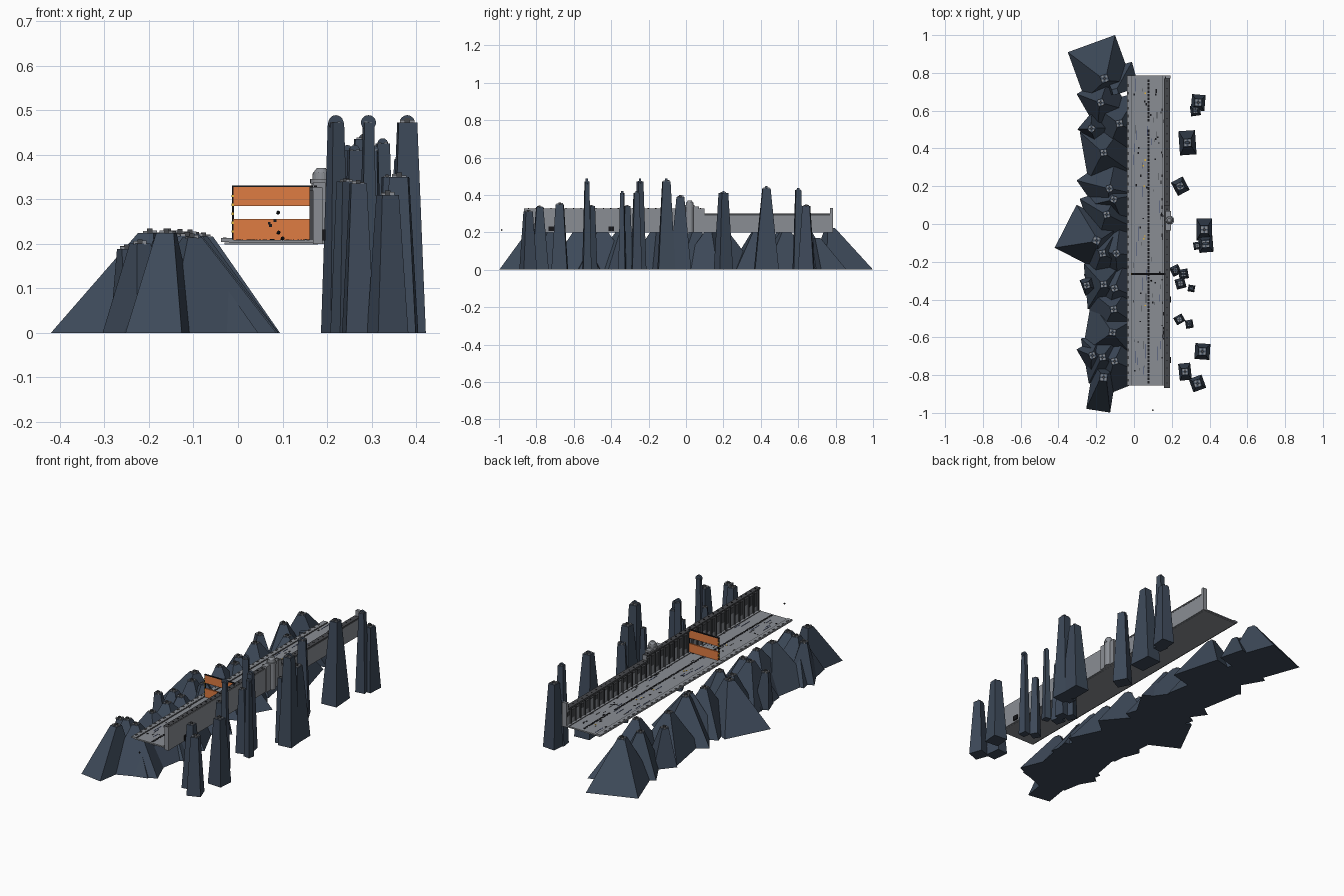
import bpy, bmesh, math, random
from mathutils import Vector, Matrix

random.seed(7)
if "Cube" in bpy.data.objects:
    bpy.data.objects.remove(bpy.data.objects["Cube"])


def material(name, r, g, b):
    m = bpy.data.materials.new(name)
    m.use_nodes = True
    m.diffuse_color = (r, g, b, 1)
    m.node_tree.nodes["Principled BSDF"].inputs["Base Color"].default_value = (r, g, b, 1)
    return m


ROCK = material("slate rock", .047, .067, .1)
GREY = material("concrete grey", .255, .27, .295)
DARK = material("dark grey", .06, .063, .07)
BLACK = material("black", .008, .008, .01)
ORANGE = material("barrier orange", .74, .2, .055)
NAVY = material("navy blue", .04, .06, .16)
YELLOW = material("yellow", .75, .45, .04)


def finish(bm, name, mat):
    bmesh.ops.recalc_face_normals(bm, faces=bm.faces)
    me = bpy.data.meshes.new(name)
    bm.to_mesh(me)
    bm.free()
    me.materials.append(mat)
    ob = bpy.data.objects.new(name, me)
    bpy.context.collection.objects.link(ob)


def add_box(bm, lo, hi):
    lo, hi = Vector(lo), Vector(hi)
    mat = Matrix.Translation((lo + hi) / 2) @ Matrix.Diagonal((*(hi - lo), 1))
    bmesh.ops.create_cube(bm, size=1, matrix=mat)


def boxes(name, mat, items):
    bm = bmesh.new()
    for lo, hi in items:
        add_box(bm, lo, hi)
    finish(bm, name, mat)


def add_spire(bm, base, half, turn, top, top_half):
    """Four-sided tapered spire from a turned base rectangle to a small flat top."""
    rings = []
    for c, (hx, hy) in ((Vector((*base, 0)), half), (Vector(top), (top_half, top_half))):
        rot = Matrix.Rotation(math.radians(turn), 3, 'Z')
        rings.append([bm.verts.new(c + rot @ Vector((sx * hx, sy * hy, 0)))
                      for sx, sy in ((-1, -1), (1, -1), (1, 1), (-1, 1))])
    low, high = rings
    bm.faces.new(low[::-1])
    bm.faces.new(high)
    for i in range(4):
        j = (i + 1) % 4
        bm.faces.new((low[i], low[j], high[j], high[i]))


crowns = bmesh.new()
crown_cores = bmesh.new()


def add_crown(x, y, z, r):
    """Low ring of pale blocks around a dark core on a summit."""
    add_box(crown_cores, (x - r * .3, y - r * .3, z - .003), (x + r * .3, y + r * .3, z + r * .5))
    for sx in (-1, 1):
        for sy in (-1, 1):
            cx, cy = x + sx * r * .5, y + sy * r * .5
            h = random.uniform(.12, .35) * r
            add_box(crowns, (cx - r * .28, cy - r * .28, z - .002), (cx + r * .28, cy + r * .28, z + h))


# Mountain ridge: summit x, y, base half width, turn
peaks = [(-.177, .643, .1, 30), (-.077, .532, .125, 15), (-.225, .505, .06, 50),
         (-.161, .378, .12, 10), (-.13, .188, .13, 35), (-.108, .13, .125, 60),
         (-.145, .05, .12, 20), (-.167, -.156, .1, 15), (-.093, -.156, .115, 40),
         (-.25, -.325, .04, 20), (-.161, -.32, .11, 5), (-.103, -.341, .13, 25),
         (-.108, -.452, .14, 12), (-.114, -.574, .14, 80), (-.22, -.696, .07, 30),
         (-.167, -.706, .11, 10), (-.103, -.727, .13, 22)]
ridge = bmesh.new()
for x, y, h, turn in peaks:
    # summits far out on the flank sit lower
    z = random.uniform(.212, .224) - max(0, -x - .2) * .6
    add_spire(ridge, (x + .015, y), (h, h * 1.1), turn, (x, y, z), .017)
    add_crown(x, y, z, .019)
# Three outlying mountains with wide feet
for base, half, turn, x, y in (((-.18, .83), (.133, .133), 20, -.156, .77),
                               ((-.248, -.07), (.128, .128), 63, -.198, -.087),
                               ((-.17, -.865), (.064, .125), -9, -.161, -.812)):
    add_spire(ridge, base, half, turn, (x, y, .224), .02)
    add_crown(x, y, .224, .02)
# Foothills reaching under both ends of the road
for base, top in (((-.07, .77), (-.1, .7, .17)), ((-.05, -.79), (-.1, -.74, .18))):
    add_spire(ridge, base, (.08, .07), 15, top, .015)
finish(ridge, "mountain_ridge", ROCK)

# Rock pillars: x, y, height, half width, half depth, turn
pillars = [(.34, .643, .34, .036, .042, -5), (.325, .6, .425, .026, .027, 8),
           (.283, .43, .435, .044, .064, 4), (.245, .2, .41, .035, .04, 28),
           (.372, -.03, .39, .042, .058, 0), (.38, -.105, .472, .038, .045, 5),
           (.335, -.115, .35, .02, .02, 10), (.22, -.246, .472, .025, .026, 25),
           (.262, -.265, .41, .025, .026, 10), (.246, -.315, .34, .026, .027, 15),
           (.304, -.341, .41, .018, .018, -10), (.24, -.505, .34, .025, .022, 30),
           (.293, -.53, .472, .02, .022, 10), (.362, -.675, .35, .04, .042, -4),
           (.27, -.782, .335, .032, .045, 6), (.336, -.844, .31, .036, .037, 20)]
towers = bmesh.new()
knobs = bmesh.new()
for x, y, z, hx, hy, turn in pillars:
    r = min(.021, hx * .55)
    add_spire(towers, (x, y), (hx, hy), turn, (x, y, z), r)
    add_crown(x, y, z, r)
    if z > .4:  # round boss on the tallest pillars
        radius = .017 if z > .45 else .012
        mat = Matrix.Translation((x, y, z)) @ Matrix.Rotation(math.pi / 2, 4, 'X')
        bmesh.ops.create_cone(knobs, cap_ends=True, segments=14, radius1=radius,
                              radius2=radius, depth=.012, matrix=mat)
finish(towers, "rock_pillars", ROCK)
finish(knobs, "pillar_bosses", ROCK)
finish(crowns, "summit_blocks", GREY)
finish(crown_cores, "summit_cores", DARK)

# Roadway with kerbs
Y0, Y1 = -.855, .785
boxes("road_deck", GREY, [((-.02, Y0, .203), (.19, Y1, .209)),
                          ((-.038, Y0, .204), (-.014, Y1, .213)),
                          ((-.03, Y0 + .005, .199), (.18, Y1 - .005, .203))])
boxes("kerb_lines", DARK, [((-.014, Y0, .207), (-.01, Y1, .212)),
                           ((.15, Y0, .207), (.154, Y1, .211))])

# Dashed centre line
dashes, y = [], Y0 + .01
while y < Y1 - .02:
    if not .5 < y < .54:
        dashes.append(((.072, y, .208), (.082, y + .014, .2105)))
    y += .019
boxes("centre_dashes", BLACK, dashes)


def scatter(name, mat, count, xs, width, length):
    items = []
    for _ in range(count):
        x, y = random.uniform(*xs), random.uniform(Y0 + .03, Y1 - .06)
        l = random.uniform(*length)
        items.append(((x, y, .208), (x + width, y + l, .2102)))
    boxes(name, mat, items)


# Worn plates and marks on the road
scatter("black_marks", BLACK, 26, (-.005, .14), .008, (.006, .014))
scatter("edge_marks", BLACK, 26, (.138, .155), .006, (.006, .02))
scatter("blue_seams", NAVY, 26, (-.005, .145), .0025, (.03, .08))
scatter("dark_seams", DARK, 26, (-.005, .145), .003, (.01, .05))
scatter("yellow_marks", YELLOW, 7, (.04, .06), .008, (.006, .01))
boxes("kerb_studs", DARK, [((-.034, Y0 + .02 + i * .04, .212), (-.026, Y0 + .035 + i * .04, .2145))
                           for i in range(40)])

# Side wall: tall front stretch, lower rear stretch, end post
boxes("side_wall", GREY, [((.168, Y0 - .012, .2), (.19, .1, .326)),
                          ((.168, .1, .2), (.19, Y1 - .005, .292)),
                          ((.166, Y1 - .016, .2), (.192, Y1, .33))])
boxes("wall_coping", DARK, [((.16, Y0 - .012, .32), (.187, .1, .328)),
                            ((.16, .1, .29), (.191, Y1 - .016, .3))])
ribs, panels, spots = [], [], []
for i in range(41):
    y = Y0 + i * .04
    top = .32 if y < .08 else .29
    ribs.append(((.161, y, .208), (.169, y + .006, top)))
    panels.append(((.165, y + .012, .235 + .02 * (i % 3)), (.169, y + .034, top - .012)))
    spots.append(((.171, y + .01, top + .007), (.177, y + .016, top + .011)))
boxes("wall_ribs", DARK, ribs)
boxes("wall_panels", DARK, panels)
boxes("coping_spots", BLACK, spots)
boxes("wall_hatches", BLACK, [((.188, y - .015, .207), (.197, y + .015, .232))
                              for y in (-.72, -.4)])

# Watch turret built into the wall
turret = bmesh.new()
for r1, r2, z0, z1 in ((.022, .022, .2, .345), (.025, .025, .335, .345),
                       (.02, .019, .345, .36), (.018, .01, .36, .37)):
    bmesh.ops.create_cone(turret, cap_ends=True, segments=20, radius1=r1, radius2=r2,
                          depth=z1 - z0, matrix=Matrix.Translation((.187, .02, (z0 + z1) / 2)))
finish(turret, "watch_turret", GREY)
boxes("turret_wings", GREY, [((.168, -.035, .2), (.196, .07, .338))])

# Road barrier across the deck: two boards with an open gap between
G = -.265
boxes("barrier_boards", ORANGE, [((-.01, G - .004, .209), (.166, G + .004, .256)),
                                 ((-.01, G - .004, .285), (.166, G + .004, .328))])
boxes("barrier_frame", BLACK, [((-.014, G - .005, .328), (.168, G + .005, .331)),
                               ((-.014, G - .003, .209), (-.009, G + .003, .328)),
                               ((.164, G - .003, .209), (.168, G + .003, .328))])
boxes("barrier_lamps", YELLOW, [((-.015, G - .006, z), (-.009, G + .006, z + .005))
                                for z in (.225, .245, .265, .285, .305)])
boxes("barrier_scorch_marks", BLACK, [((x, G - .006, z), (x + .006, G - .003, z + .006))
                                      for x, z in ((.08, .249), (.067, .243), (.07, .238))])

# Small drones hovering along the road
drones = bmesh.new()
for spot in ((.1, -.985, .212), (.09, -.3, .27), (.091, -.3, .225)):
    bmesh.ops.create_icosphere(drones, subdivisions=1, radius=.005,
                               matrix=Matrix.Translation(spot))
finish(drones, "small_drones", BLACK)
